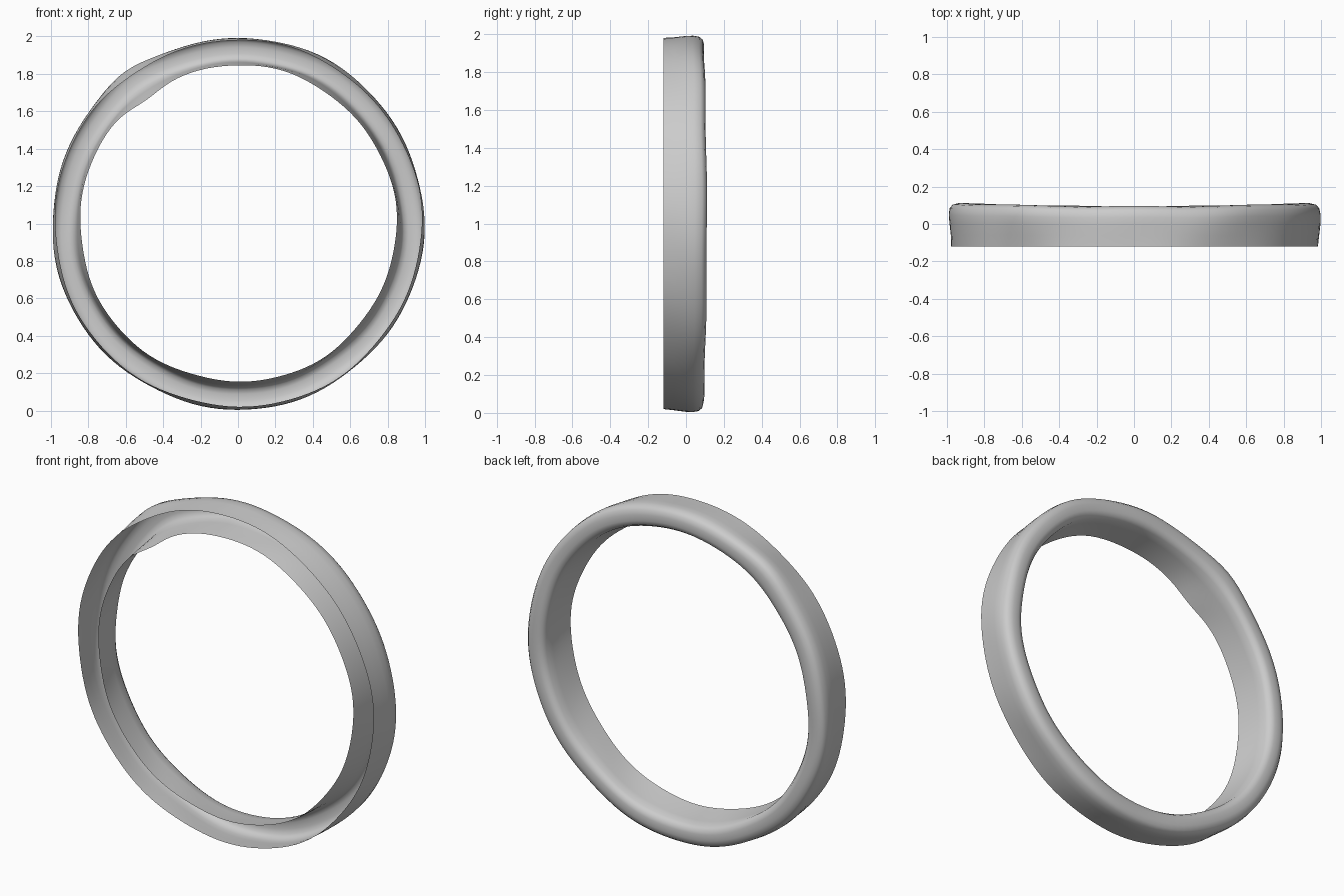
import bpy, bmesh, math

cube = bpy.data.objects.get("Cube")
if cube:
    bpy.data.objects.remove(cube)

SEGMENTS = 128
# Cross-section of the open channel: radius, depth; outer front rim -> back -> inner front rim
PROFILE = [(0.98, -0.12), (0.985, -0.06), (0.992, 0.0), (0.994, 0.04), (0.988, 0.075),
           (0.972, 0.093), (0.945, 0.1), (0.91, 0.1), (0.885, 0.093),
           (0.87, 0.07), (0.864, 0.02), (0.856, -0.05), (0.846, -0.12)]


def bump(angle, centre, width):
    """Soft local bulge around one direction of the ring."""
    d = math.atan2(math.sin(angle - centre), math.cos(angle - centre))
    return math.exp(-(d / math.radians(width)) ** 2)


def ring_point(angle, r, y):
    back = (y + 0.12) / 0.22            # 0 at the open rim, 1 at the closed back
    inner = (0.994 - r) / 0.148         # 0 on the outer wall, 1 on the inner wall
    # hand-formed waviness
    r += 0.004 * math.sin(5 * angle + 1 + 2 * back) + 0.002 * math.sin(11 * angle + 3 * back)
    # pinch at the upper right side of the model
    pinch = bump(angle, math.radians(127), 9)
    r += pinch * (0.018 * back * (1 - inner) - 0.02 * inner * (1 - back))
    # the back is deeper at the two sides
    y += back * (0.016 * math.cos(angle) ** 2 - 0.006 + 0.002 * math.sin(9 * angle))
    return r * math.cos(angle), y, 1 + r * math.sin(angle)


# Ring shell: sweep the channel section around the circle
bm = bmesh.new()
loops = [[bm.verts.new(ring_point(2 * math.pi * i / SEGMENTS, r, y)) for r, y in PROFILE]
         for i in range(SEGMENTS)]
for i, a in enumerate(loops):
    b = loops[(i + 1) % SEGMENTS]
    for j in range(len(PROFILE) - 1):
        bm.faces.new((a[j], a[j + 1], b[j + 1], b[j]))
bm.normal_update()
# make the outer wall face outward
probe = loops[0][2]
if probe.normal.x < 0:
    bmesh.ops.reverse_faces(bm, faces=bm.faces[:])
mesh = bpy.data.meshes.new("ring_channel")
bm.to_mesh(mesh)
bm.free()
ring = bpy.data.objects.new("ring_channel", mesh)
bpy.context.collection.objects.link(ring)

# Plain grey
grey = bpy.data.materials.new("plain grey")
grey.use_nodes = True
colour = (0.6, 0.6, 0.6, 1)
grey.diffuse_color = colour
grey.node_tree.nodes["Principled BSDF"].inputs["Base Color"].default_value = colour
mesh.materials.append(grey)

bpy.context.view_layer.objects.active = ring
ring.select_set(True)
bpy.ops.object.shade_smooth_by_angle(angle=math.radians(50))
